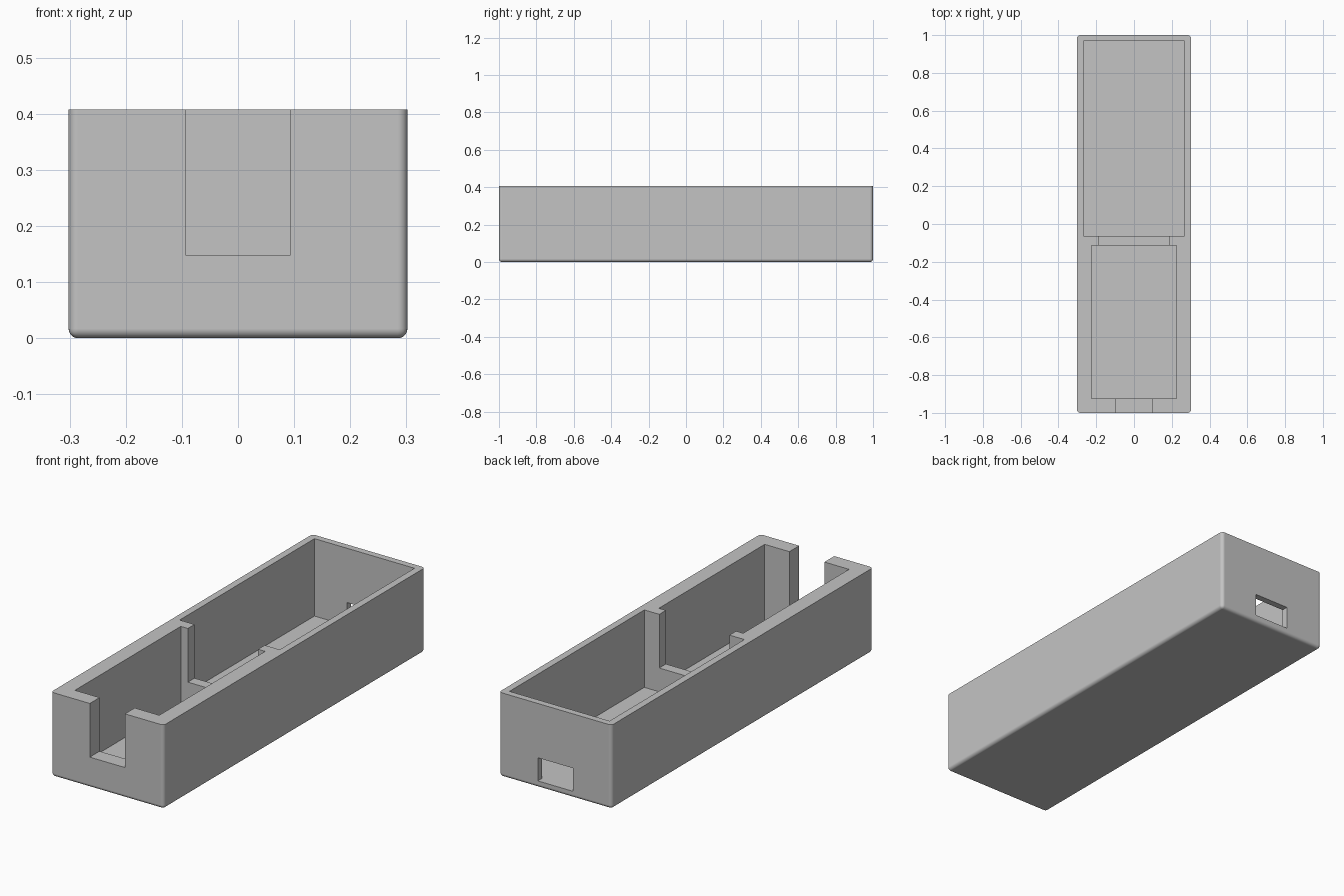
import bpy, bmesh, math
from mathutils import Vector

cube = bpy.data.objects.get("Cube")
if cube:
    bpy.data.objects.remove(cube, do_unlink=True)

HALF_W, HALF_L, HEIGHT = 0.302, 1.0, 0.408
FLOOR = 0.033      # inner floor level
SILL = 0.148       # bottom of the front slot and of the divider opening
ABOVE = 0.5        # cutters with open tops end here
SLOT = 0.094       # half width of the end openings

plastic = bpy.data.materials.new("grey_plastic")
plastic.use_nodes = True
grey = (0.55, 0.55, 0.55, 1)
plastic.diffuse_color = grey
plastic.node_tree.nodes["Principled BSDF"].inputs["Base Color"].default_value = grey


def box(name, low, high, radius=0):
    """Box between two corners; a radius rounds every edge but the top rim."""
    low, high = Vector(low), Vector(high)
    bm = bmesh.new()
    bmesh.ops.create_cube(bm, size=1)
    for v in bm.verts:
        v.co = Vector(a + (b - a) * (c + 0.5) for a, b, c in zip(low, high, v.co))
    if radius:
        edges = [e for e in bm.edges if any(v.co.z < high.z - 0.001 for v in e.verts)]
        bmesh.ops.bevel(bm, geom=edges, offset=radius, segments=5,
                        profile=0.5, affect='EDGES')
    mesh = bpy.data.meshes.new(name)
    bm.to_mesh(mesh)
    bm.free()
    mesh.materials.append(plastic)
    obj = bpy.data.objects.new(name, mesh)
    bpy.context.collection.objects.link(obj)
    return obj


def activate(obj):
    bpy.ops.object.select_all(action='DESELECT')
    obj.select_set(True)
    bpy.context.view_layer.objects.active = obj


def cut(body, name, low, high):
    """Subtract a box from the body."""
    cutter = box(name, low, high)
    cutter.hide_render = True
    mod = body.modifiers.new(name, 'BOOLEAN')
    mod.operation = 'DIFFERENCE'
    mod.solver = 'EXACT'
    mod.object = cutter
    activate(body)
    bpy.ops.object.modifier_apply(modifier=mod.name)
    bpy.data.objects.remove(cutter, do_unlink=True)


# Outer shell, open at the top
case = box("case_body", (-HALF_W, -HALF_L, 0), (HALF_W, HALF_L, HEIGHT), 0.017)

# Two compartments and the opening in the divider between them
cut(case, "rear_compartment", (-0.268, -0.064, FLOOR), (0.268, 0.968, ABOVE))
cut(case, "front_compartment", (-0.226, -0.925, FLOOR), (0.226, -0.115, ABOVE))
cut(case, "divider_opening", (-0.188, -0.2, SILL), (0.188, 0.0, ABOVE))

# Open slot in the front wall, small window in the back wall
cut(case, "front_slot", (-SLOT, -1.1, SILL), (SLOT, -0.85, ABOVE))
cut(case, "rear_window", (-SLOT, 0.9, FLOOR), (SLOT, 1.1, 0.145))

# Smooth rounded edges, flat walls
activate(case)
bpy.ops.object.shade_smooth_by_angle(angle=math.radians(30))
weighted = case.modifiers.new("flat_walls", 'WEIGHTED_NORMAL')
weighted.keep_sharp = True
